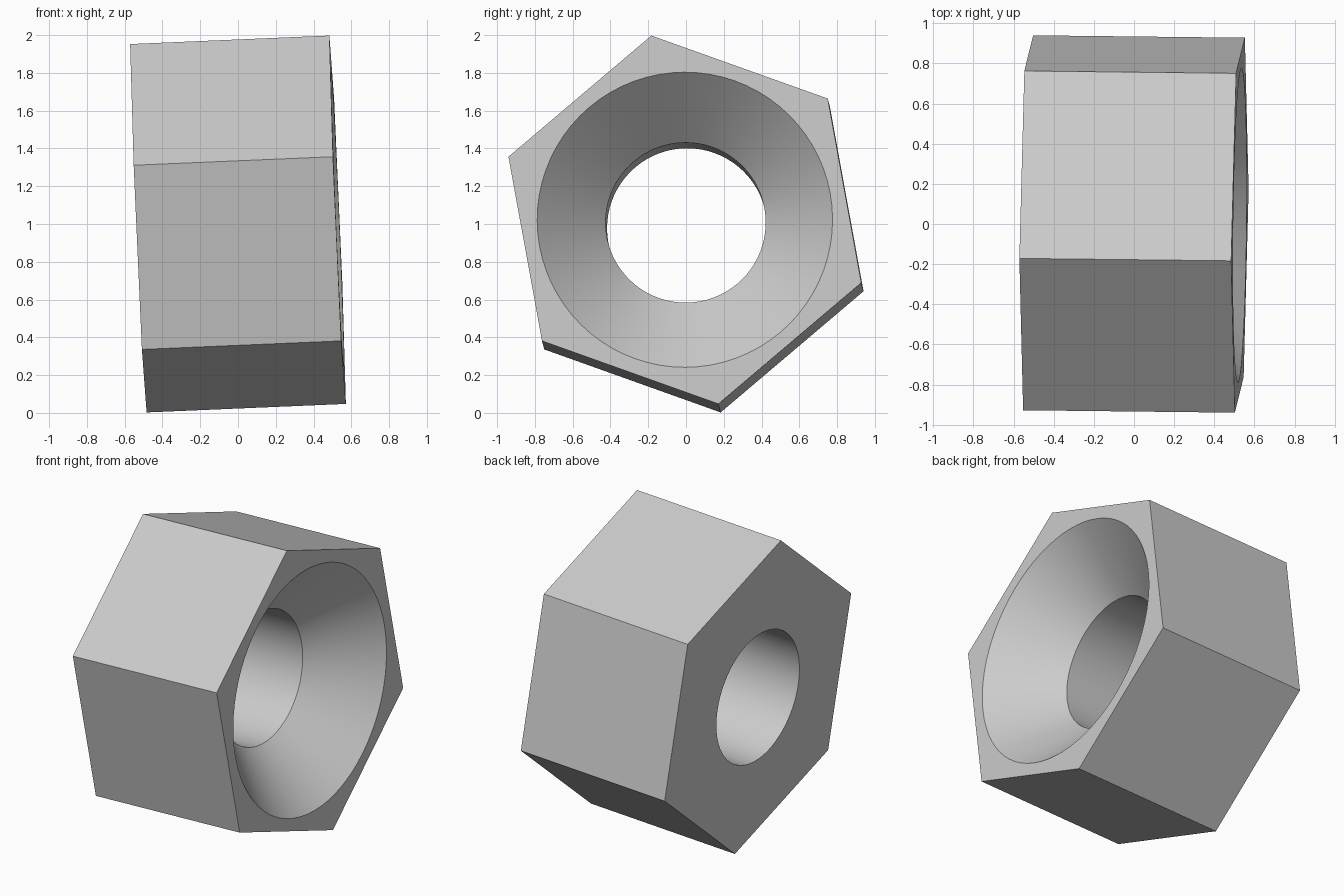
import bpy, bmesh, math
from mathutils import Vector

cube = bpy.data.objects.get("Cube")
if cube:
    bpy.data.objects.remove(cube, do_unlink=True)

LENGTH = 1.056      # along the bore
HEX_R = 0.992       # corner radius of the hexagon
SINK_R = 0.782      # mouth of the countersink
BORE_R = 0.424
SINK_DEPTH = SINK_R - BORE_R
PER_SIDE = 12       # bore segments per hexagon side
ROLL = math.radians(40.3)

# Slightly tilted frame: axis runs along the bore
axis = Vector((1.055, -0.012, 0.045)).normalized()
side = Vector((0, 1, 0))
side = (side - axis * side.dot(axis)).normalized()
up = axis.cross(side)
centre = Vector((0, 0, 1))

bm = bmesh.new()


def ring(radius, along, count):
    """Circle of vertices around the bore axis."""
    verts = []
    for i in range(count):
        a = ROLL + math.tau * i / count
        verts.append(bm.verts.new(centre + axis * along
                     + (side * math.cos(a) + up * math.sin(a)) * radius))
    return verts


def bridge(a, b):
    """Quads between two rings of equal count."""
    n = len(a)
    for i in range(n):
        j = (i + 1) % n
        bm.faces.new((a[i], a[j], b[j], b[i]))


def end_face(hexagon, hole):
    """Flat end with a round opening, one face per hexagon side."""
    n = len(hole)
    for i in range(6):
        arc = [hole[(i * PER_SIDE + k) % n] for k in range(PER_SIDE, -1, -1)]
        bm.faces.new([hexagon[i], hexagon[(i + 1) % 6]] + arc)


half = LENGTH / 2
segments = 6 * PER_SIDE
hex_back, hex_front = ring(HEX_R, -half, 6), ring(HEX_R, half, 6)
bore_back = ring(BORE_R, -half, segments)
bore_front = ring(BORE_R, half - SINK_DEPTH, segments)
sink_rim = ring(SINK_R, half, segments)

bridge(hex_back, hex_front)         # six outer flats
end_face(hex_back, bore_back)       # plain end
end_face(hex_front, sink_rim)       # countersunk end
bridge(bore_back, bore_front)       # straight bore
bridge(bore_front, sink_rim)        # conical countersink
bmesh.ops.recalc_face_normals(bm, faces=bm.faces[:])

mesh = bpy.data.meshes.new("hex_nut")
bm.to_mesh(mesh)
bm.free()
nut = bpy.data.objects.new("hex_nut", mesh)
bpy.context.collection.objects.link(nut)

# Plain grey metal
grey = bpy.data.materials.new("light_grey")
grey.use_nodes = True
colour = (0.6, 0.6, 0.6, 1)
grey.diffuse_color = colour
grey.node_tree.nodes["Principled BSDF"].inputs["Base Color"].default_value = colour
mesh.materials.append(grey)

# Smooth bore, crisp hexagon edges
bpy.ops.object.select_all(action="DESELECT")
nut.select_set(True)
bpy.context.view_layer.objects.active = nut
bpy.ops.object.shade_smooth_by_angle(angle=math.radians(30))
